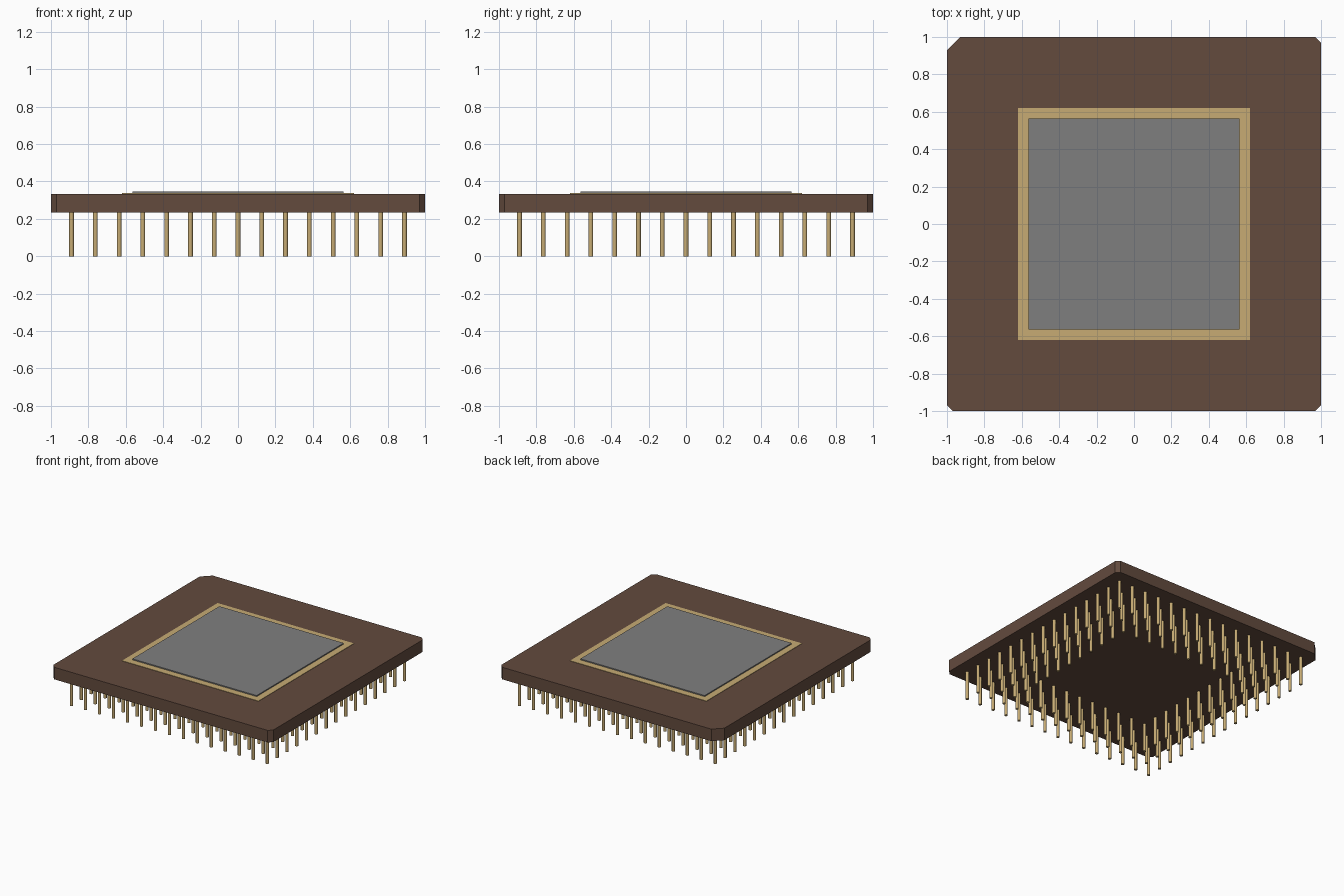
import bpy
import bmesh
import math

cube = bpy.data.objects.get("Cube")
if cube:
    bpy.data.objects.remove(cube, do_unlink=True)


def material(name, rgb):
    m = bpy.data.materials.new(name)
    m.use_nodes = True
    m.diffuse_color = (*rgb, 1)
    bsdf = next(n for n in m.node_tree.nodes if n.type == 'BSDF_PRINCIPLED')
    bsdf.inputs["Base Color"].default_value = (*rgb, 1)
    return m


brown = material("brown ceramic", (0.125, 0.07, 0.048))
gold = material("gold", (0.57, 0.41, 0.175))
grey = material("grey metal", (0.213, 0.213, 0.213))


def add_object(name, bm, mat):
    bmesh.ops.recalc_face_normals(bm, faces=bm.faces)
    mesh = bpy.data.meshes.new(name)
    bm.to_mesh(mesh)
    bm.free()
    mesh.materials.append(mat)
    obj = bpy.data.objects.new(name, mesh)
    bpy.context.collection.objects.link(obj)
    return obj


def slab(name, outline, z0, z1, mat):
    """Extrude a flat outline from z0 up to z1."""
    bm = bmesh.new()
    face = bm.faces.new([bm.verts.new((x, y, z0)) for x, y in outline])
    top = bmesh.ops.extrude_face_region(bm, geom=[face])["geom"]
    bmesh.ops.translate(bm, vec=(0, 0, z1 - z0),
                        verts=[v for v in top if isinstance(v, bmesh.types.BMVert)])
    return add_object(name, bm, mat)


def square(h):
    return [(-h, -h), (h, -h), (h, h), (-h, h)]


# Ceramic body: small corner cuts and one larger cut at the back right
SMALL, LARGE = 0.03, 0.07
outline = [(-1, -1 + SMALL), (-1 + SMALL, -1), (1 - SMALL, -1), (1, -1 + SMALL),
           (1, 1 - SMALL), (1 - SMALL, 1), (-1 + LARGE, 1), (-1, 1 - LARGE)]
BOTTOM, TOP = 0.235, 0.334
slab("ceramic_body", outline, BOTTOM, TOP, brown)

# Gold seal plate and metal lid on top
slab("gold_seal_plate", square(0.62), TOP, TOP + 0.003, gold)
slab("metal_lid", square(0.565), TOP + 0.003, 0.346, grey)

# Pins: three square rings on a 15 x 15 grid
COUNT, RINGS, REACH, RADIUS = 15, 3, 0.89, 0.0125
pitch = 2 * REACH / (COUNT - 1)
bm = bmesh.new()
for i in range(COUNT):
    for j in range(COUNT):
        if min(i, j, COUNT - 1 - i, COUNT - 1 - j) >= RINGS:
            continue
        pin = bmesh.ops.create_cone(bm, cap_ends=True, segments=12, depth=BOTTOM,
                                    radius1=RADIUS, radius2=RADIUS)
        bmesh.ops.translate(bm, verts=pin["verts"],
                            vec=(-REACH + i * pitch, -REACH + j * pitch, BOTTOM / 2))
pins = add_object("contact_pins", bm, gold)
bpy.ops.object.select_all(action='DESELECT')
pins.select_set(True)
bpy.context.view_layer.objects.active = pins
bpy.ops.object.shade_smooth_by_angle(angle=math.radians(40))
